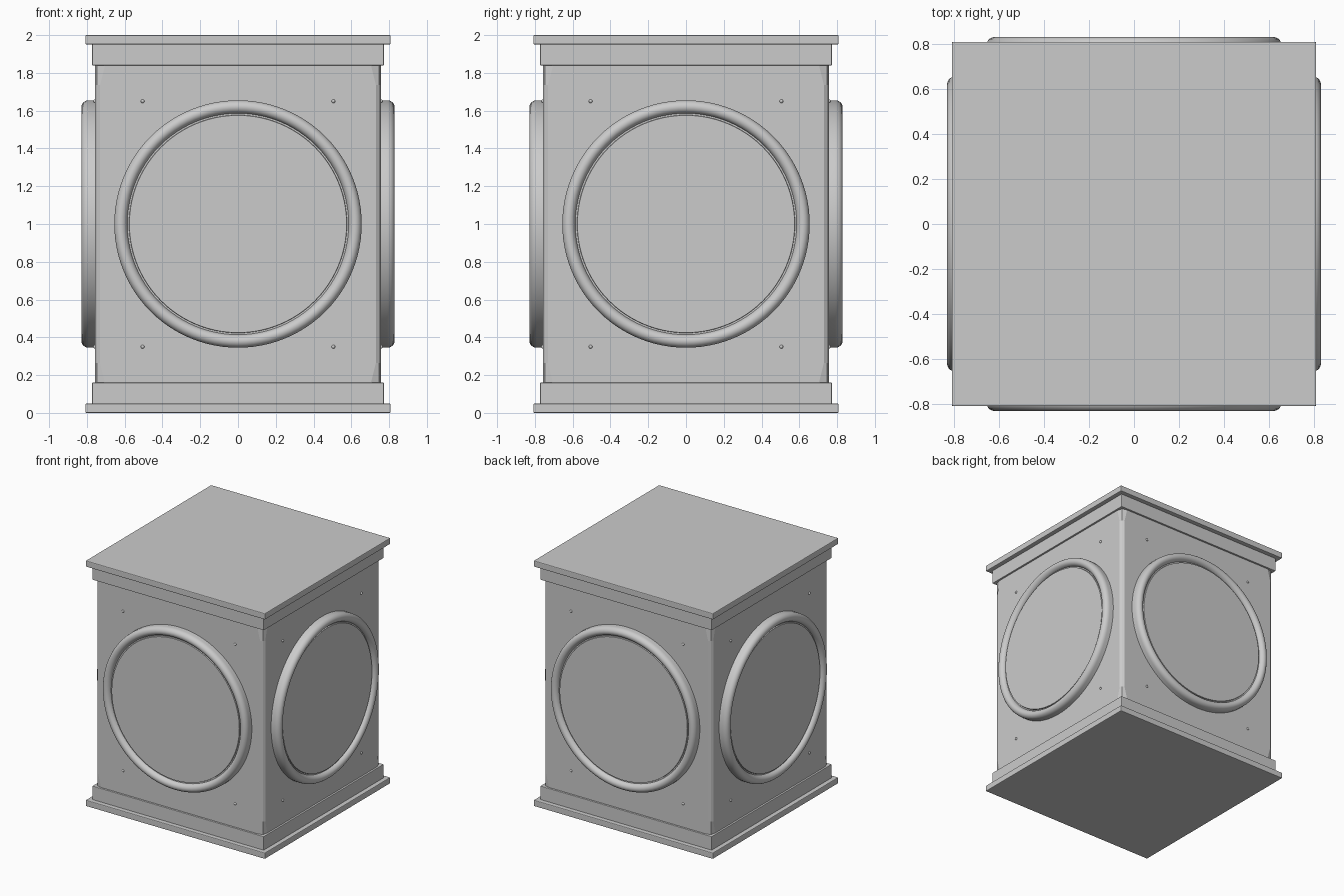
import bpy, bmesh, math
from mathutils import Matrix, Vector

if "Cube" in bpy.data.objects:
    bpy.data.objects.remove(bpy.data.objects["Cube"])

HALF = 0.757   # body half width
MID = 1.0      # centre height


def finish(bm, name, smooth=None):
    bmesh.ops.recalc_face_normals(bm, faces=bm.faces[:])
    me = bpy.data.meshes.new(name)
    bm.to_mesh(me)
    bm.free()
    ob = bpy.data.objects.new(name, me)
    bpy.context.collection.objects.link(ob)
    if smooth:
        bpy.ops.object.select_all(action='DESELECT')
        ob.select_set(True)
        bpy.context.view_layer.objects.active = ob
        bpy.ops.object.shade_smooth_by_angle(angle=math.radians(smooth))
    return ob


def slab(name, half, z0, z1, bevel):
    bm = bmesh.new()
    bmesh.ops.create_cube(bm, size=1, matrix=Matrix.Translation((0, 0, (z0 + z1) / 2))
                          @ Matrix.Diagonal((2 * half, 2 * half, z1 - z0, 1)))
    bmesh.ops.bevel(bm, geom=bm.edges[:], offset=bevel, segments=2,
                    profile=0.5, affect='EDGES')
    return finish(bm, name)


def lathe(name, profile, closed, steps=96):
    """Spin (radius, depth) points around the depth axis, facing -y."""
    bm = bmesh.new()
    rings = []
    for i in range(steps):
        a = 2 * math.pi * i / steps
        rings.append([bm.verts.new((r * math.cos(a), -d, MID + r * math.sin(a)))
                      for r, d in profile])
    n = len(profile)
    for i in range(steps):
        p, q = rings[i], rings[(i + 1) % steps]
        for j in range(n if closed else n - 1):
            k = (j + 1) % n
            bm.faces.new((p[j], p[k], q[k], q[j]))
    if not closed:
        bm.faces.new([r[-1] for r in rings])
    return finish(bm, name, 35)


def turned_copy(ob, name, angle):
    c = ob.copy()
    c.name = name
    c.rotation_euler.z = angle
    bpy.context.collection.objects.link(c)


# Body with eased corners that flare out next to the caps
bm = bmesh.new()
levels = [(0.10, 0.704), (0.16, 0.704), (0.265, 0.73),
          (1.735, 0.73), (1.84, 0.704), (1.90, 0.704)]
loops = []
for z, e in levels:
    loop = []
    for k in range(4):
        turn = Matrix.Rotation(k * math.pi / 2, 3, 'Z')
        for x, y in ((HALF, e), (0.746, 0.746), (e, HALF)):
            loop.append(bm.verts.new(turn @ Vector((x, y, z))))
    loops.append(loop)
for a, b in zip(loops, loops[1:]):
    for i in range(12):
        j = (i + 1) % 12
        bm.faces.new((a[i], a[j], b[j], b[i]))
bm.faces.new(loops[0])
bm.faces.new(loops[-1])
finish(bm, "body")

# Base and top mouldings
slab("base_plate", 0.808, 0.0, 0.05, 0.006)
slab("base_band", 0.772, 0.045, 0.16, 0.003)
slab("top_band", 0.772, 1.84, 1.955, 0.003)
slab("top_plate", 0.808, 1.95, 2.0, 0.006)

# Rounded ring profile, then the raised disc inside it
ring_profile = [(0.655, 0.74), (0.655, 0.79)]
for i in range(1, 11):
    t = math.pi * i / 11
    ring_profile.append((0.62 + 0.035 * math.cos(t), 0.79 + 0.039 * math.sin(t)))
ring_profile += [(0.585, 0.79), (0.585, 0.74)]
ring = lathe("front_ring", ring_profile, True)
disc = lathe("front_disc", [(0.586, 0.74), (0.586, 0.796), (0.577, 0.796), (0.575, 0.805)], False)

# Four small rivets around the ring
bm = bmesh.new()
for x in (-0.505, 0.505):
    for z in (-0.65, 0.65):
        bmesh.ops.create_uvsphere(bm, u_segments=12, v_segments=8, radius=0.01,
                                  matrix=Matrix.Translation((x, -HALF, MID + z)))
rivets = finish(bm, "front_rivets", 40)

# Repeat the face details on the other three sides
for k, side in enumerate(("right", "back", "left"), 1):
    for ob, part in ((ring, "ring"), (disc, "disc"), (rivets, "rivets")):
        turned_copy(ob, f"{side}_{part}", k * math.pi / 2)
